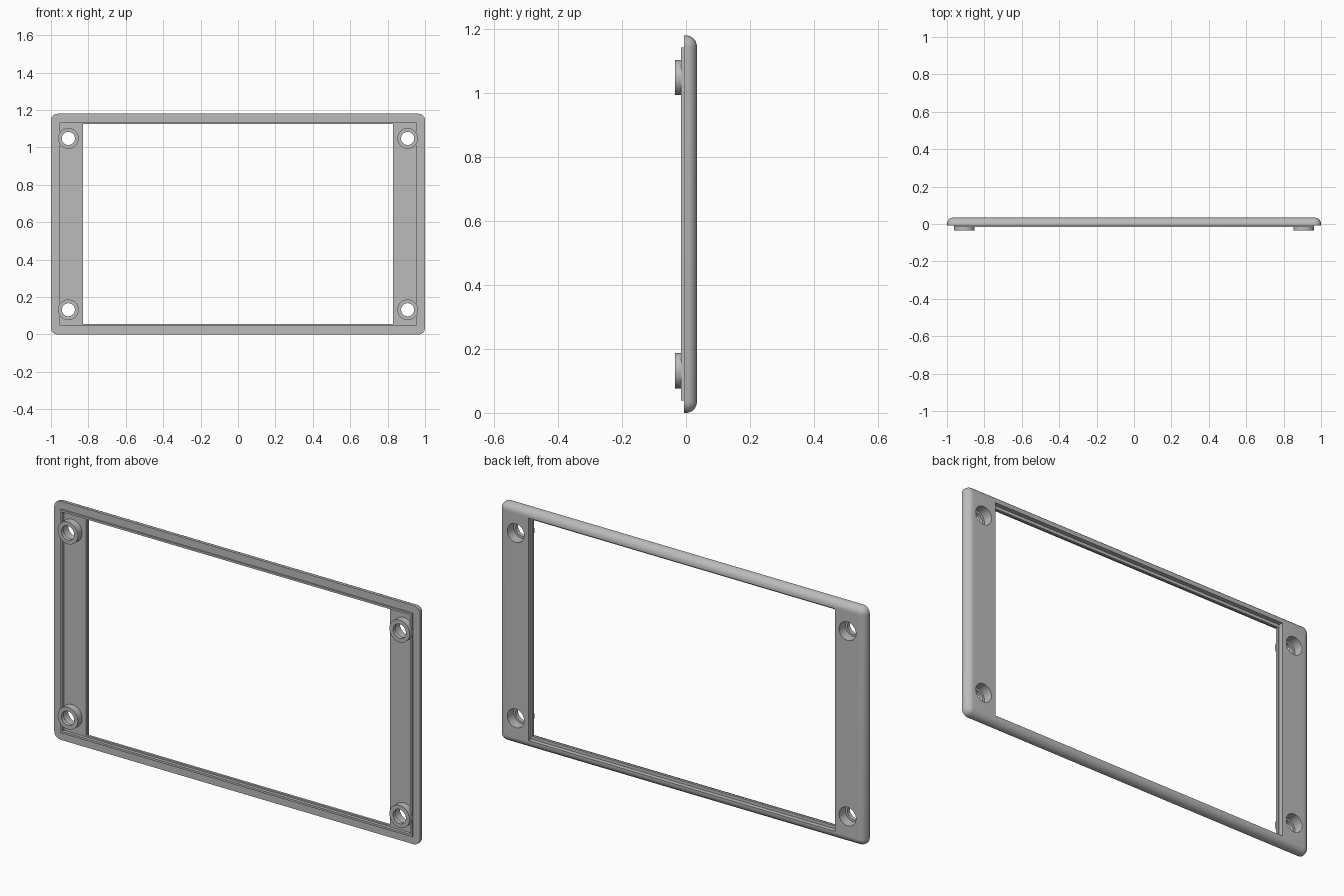
import bpy, bmesh, math
from mathutils import Matrix, Vector

old = bpy.data.objects.get("Cube")
if old:
    bpy.data.objects.remove(old)

HX, HZ = 1.0, 0.59          # half width and half height
CORNER = 0.035              # outer corner radius
BACK, FRONT = 0.034, -0.034
HOLE_R, SINK_R, BOSS_R = 0.035, 0.046, 0.055

grey = bpy.data.materials.new("plain grey")
grey.use_nodes = True
grey.diffuse_color = (0.5, 0.5, 0.5, 1)
grey.node_tree.nodes["Principled BSDF"].inputs["Base Color"].default_value = (0.5, 0.5, 0.5, 1)


def sweep_closed(name, rings):
    """Skin a closed series of equally long point loops into a solid."""
    bm = bmesh.new()
    loops = [[bm.verts.new(p) for p in ring] for ring in rings]
    n = len(loops[0])
    for a, b in zip(loops, loops[1:] + loops[:1]):
        for i in range(n):
            j = (i + 1) % n
            bm.faces.new((a[i], a[j], b[j], b[i]))
    bmesh.ops.remove_doubles(bm, verts=bm.verts, dist=1e-5)
    bmesh.ops.recalc_face_normals(bm, faces=bm.faces)
    mesh = bpy.data.meshes.new(name)
    bm.to_mesh(mesh)
    bm.free()
    mesh.materials.append(grey)
    obj = bpy.data.objects.new(name, mesh)
    bpy.context.collection.objects.link(obj)
    return obj


def rounded_rect(hx, hz, y, radius, steps=6):
    pts = []
    for k, (sx, sz) in enumerate([(1, 1), (-1, 1), (-1, -1), (1, -1)]):
        for s in range(steps + 1):
            a = (k + s / steps) * math.pi / 2
            pts.append((sx * (hx - radius) + radius * math.cos(a), y,
                        HZ + sz * (hz - radius) + radius * math.sin(a)))
    return pts


def inset_ring(d, y):
    return rounded_rect(HX - d, HZ - d, y, max(0, CORNER - d))


def circle(r, y, n=48):
    return [(r * math.cos(2 * math.pi * i / n), y, r * math.sin(2 * math.pi * i / n))
            for i in range(n)]


def smooth(obj):
    bpy.ops.object.select_all(action='DESELECT')
    obj.select_set(True)
    bpy.context.view_layer.objects.active = obj
    bpy.ops.object.shade_smooth_by_angle(angle=math.radians(30))


# Frame section: flange, rounded back edge, stepped opening, floor, raised lip
R = 0.034
rings = [inset_ring(0, -0.007)]
for s in range(9):
    a = s / 8 * math.pi / 2
    rings.append(inset_ring(R * (1 - math.cos(a)), BACK - R + R * math.sin(a)))
rings += [
    rounded_rect(0.838, 0.55, BACK, 0),
    rounded_rect(0.838, 0.55, 0.012, 0),
    rounded_rect(0.83, 0.535, 0.012, 0),
    rounded_rect(0.83, 0.535, 0, 0),
    inset_ring(0.048, 0),
    inset_ring(0.048, -0.015),
    inset_ring(0.038, -0.015),
    inset_ring(0.038, -0.007),
]
frame = sweep_closed("frame", rings)

# Screw positions
screws = [("left" if sx > 0 else "right", "upper" if sz > 0 else "lower",
           Vector((sx * 0.907, 0, HZ + sz * 0.458)))
          for sx in (1, -1) for sz in (1, -1)]

# Screw holes through the frame
bm = bmesh.new()
for _, _, pos in screws:
    bmesh.ops.create_cone(bm, cap_ends=True, segments=48, radius1=SINK_R, radius2=SINK_R, depth=0.2,
                          matrix=Matrix.Translation(pos) @ Matrix.Rotation(math.pi / 2, 4, 'X'))
cut_mesh = bpy.data.meshes.new("hole_cutter")
bm.to_mesh(cut_mesh)
bm.free()
cutter = bpy.data.objects.new("hole_cutter", cut_mesh)
cutter.hide_render = True
bpy.context.collection.objects.link(cutter)
mod = frame.modifiers.new("holes", 'BOOLEAN')
mod.operation, mod.solver, mod.object = 'DIFFERENCE', 'EXACT', cutter
bpy.context.view_layer.objects.active = frame
bpy.ops.object.modifier_apply(modifier=mod.name)
bpy.data.objects.remove(cutter)
smooth(frame)

# Screw bosses with a counterbore open to the back
for side, level, pos in screws:
    section = [(HOLE_R, FRONT), (BOSS_R, FRONT), (BOSS_R, 0.002),
               (SINK_R, 0.002), (SINK_R, -0.015), (HOLE_R, -0.015)]
    boss = sweep_closed(f"{level}_{side}_boss", [circle(r, y) for r, y in section])
    boss.location = pos
    smooth(boss)
